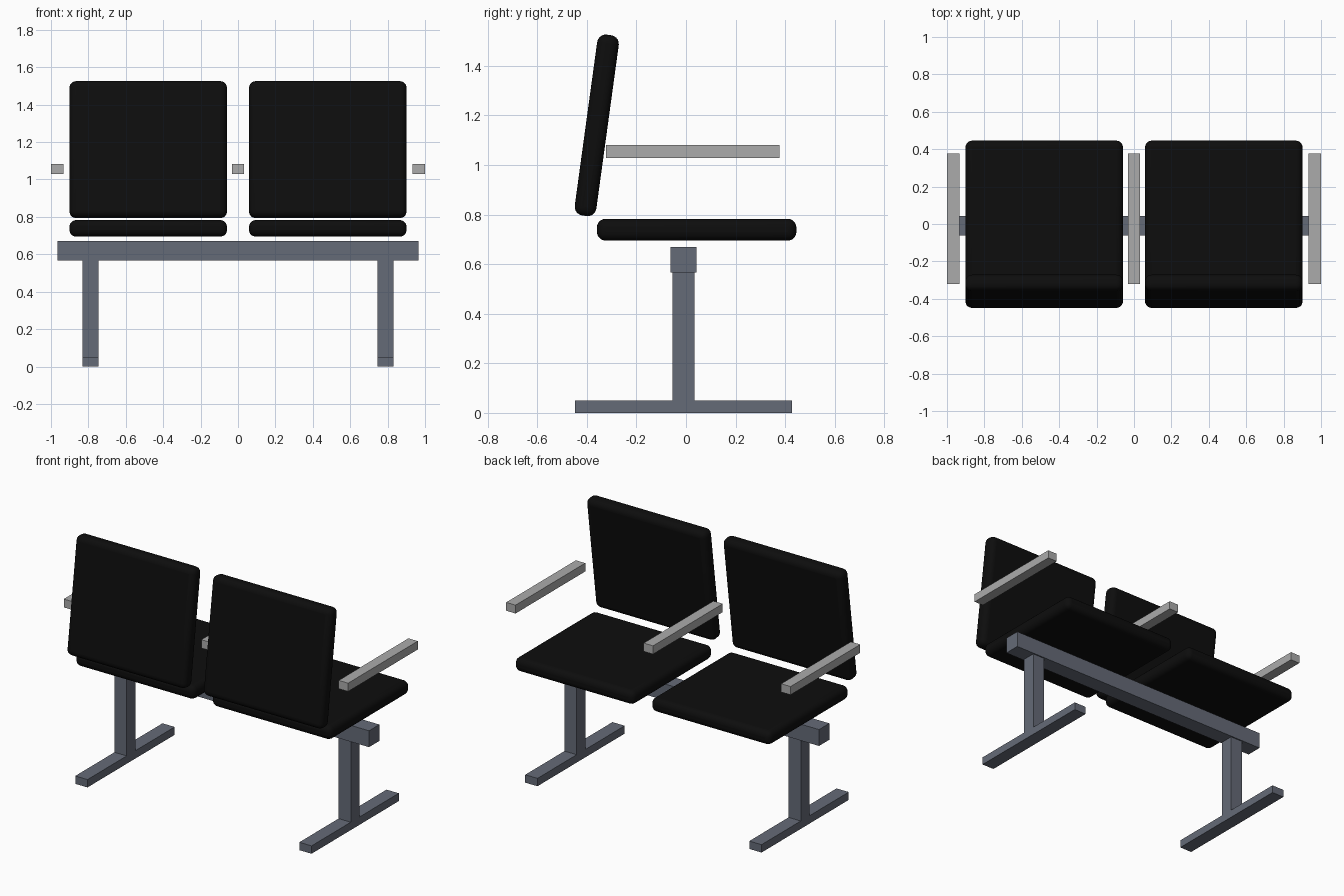
import bpy
import math

if "Cube" in bpy.data.objects:
    bpy.data.objects.remove(bpy.data.objects["Cube"], do_unlink=True)


def material(name, rgb):
    m = bpy.data.materials.new(name)
    m.use_nodes = True
    color = (*rgb, 1.0)
    m.diffuse_color = color
    m.node_tree.nodes["Principled BSDF"].inputs["Base Color"].default_value = color
    return m


black = material("black_upholstery", (0.004, 0.004, 0.004))
steel = material("blue_grey_steel", (0.13, 0.145, 0.185))
grey = material("light_grey_armrest", (0.41, 0.41, 0.41))


def box(name, center, size, mat, tilt=0.0, radius=0.0):
    """Box with optional rounded edges, tilted about x."""
    bpy.ops.mesh.primitive_cube_add(size=1, location=center)
    ob = bpy.context.object
    ob.name = name
    ob.scale = size
    bpy.ops.object.transform_apply(location=False, rotation=False, scale=True)
    ob.rotation_euler.x = tilt
    ob.data.materials.append(mat)
    if radius:
        bevel = ob.modifiers.new("rounded_edges", "BEVEL")
        bevel.width = radius
        bevel.segments = 5
        bpy.ops.object.shade_smooth_by_angle(angle=math.radians(40))
    return ob


# Frame: one long beam on two T-shaped legs
box("beam", (0, -0.01, 0.618), (1.93, 0.104, 0.104), steel)
for side, s in (("left", 1), ("right", -1)):
    box(side + "_leg", (s * 0.788, -0.01, 0.308), (0.086, 0.088, 0.516), steel)
    box(side + "_foot", (s * 0.788, -0.01, 0.025), (0.086, 0.876, 0.05), steel)

# Two padded seats with leaning backs
for side, s in (("left", 1), ("right", -1)):
    box(side + "_seat", (s * 0.48, 0.043, 0.739), (0.842, 0.805, 0.088),
        black, radius=0.035)
    box(side + "_backrest", (s * 0.48, -0.36, 1.16), (0.842, 0.088, 0.736),
        black, tilt=math.radians(-7.8), radius=0.035)

# Armrests
for side, x in (("left", 0.967), ("middle", 0), ("right", -0.967)):
    box(side + "_armrest", (x, 0.028, 1.055), (0.066, 0.7, 0.053), grey)
